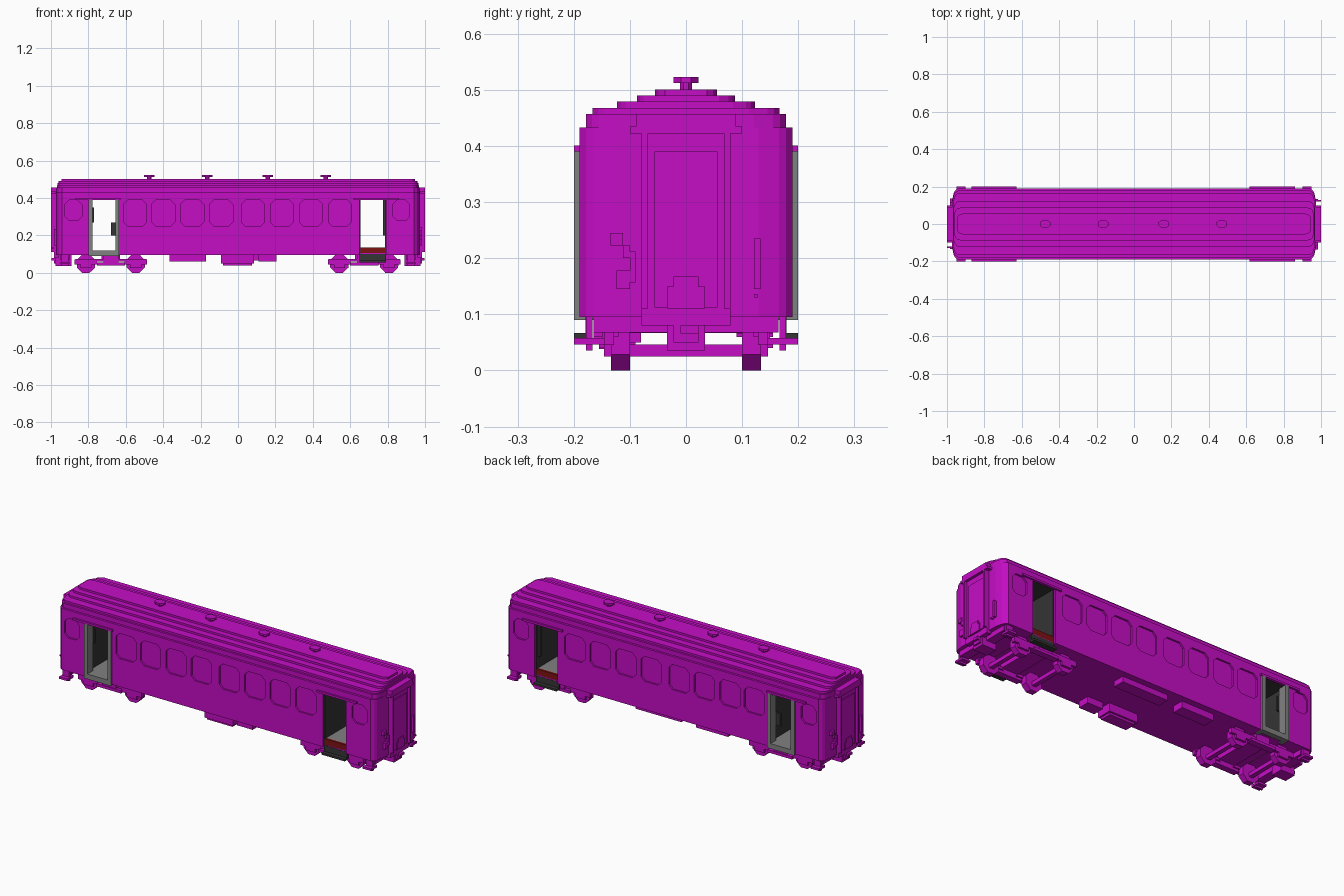
import bpy, bmesh, math
from mathutils import Matrix

cube = bpy.data.objects.get("Cube")
if cube:
    bpy.data.objects.remove(cube, do_unlink=True)


def material(name, rgb):
    m = bpy.data.materials.new(name)
    m.use_nodes = True
    m.diffuse_color = (*rgb, 1)
    m.node_tree.nodes["Principled BSDF"].inputs["Base Color"].default_value = (*rgb, 1)
    return m


MAGENTA = material("magenta paint", (0.56, 0.004, 0.56))
GREY = material("door grey", (0.22, 0.22, 0.22))
DARK = material("dark grey", (0.035, 0.035, 0.035))
RED = material("threshold red", (0.2, 0.006, 0.006))


def finish(name, bm, mat):
    bmesh.ops.recalc_face_normals(bm, faces=bm.faces)
    me = bpy.data.meshes.new(name)
    bm.to_mesh(me)
    bm.free()
    me.materials.append(mat)
    ob = bpy.data.objects.new(name, me)
    bpy.context.collection.objects.link(ob)
    return ob


def add_box(bm, x0, x1, y0, y1, z0, z1):
    m = Matrix.Translation(((x0 + x1) / 2, (y0 + y1) / 2, (z0 + z1) / 2))
    m = m @ Matrix.Diagonal((abs(x1 - x0), abs(y1 - y0), abs(z1 - z0), 1))
    bmesh.ops.create_cube(bm, size=1, matrix=m)


def boxes(name, mat, dims):
    bm = bmesh.new()
    for d in dims:
        add_box(bm, *d)
    return finish(name, bm, mat)


def both_sides(dims):
    # repeat boxes on the other long side
    return [d for b in dims for d in (b, (b[0], b[1], -b[3], -b[2], b[4], b[5]))]


def prism(bm, pts, lo, hi, axis="z"):
    # extrude a flat outline along z (x, y points) or along y (x, z points)
    put = (lambda p, h: (p[0], p[1], h)) if axis == "z" else (lambda p, h: (p[0], h, p[1]))
    f = bm.faces.new([bm.verts.new(put(p, lo)) for p in pts])
    r = bmesh.ops.extrude_face_region(bm, geom=[f])
    d = (0, 0, hi - lo) if axis == "z" else (0, hi - lo, 0)
    bmesh.ops.translate(bm, vec=d, verts=[v for v in r["geom"] if isinstance(v, bmesh.types.BMVert)])


def end_outline(hx, hy):
    # rounded end corners, +x half
    return [(hx, -hy * 0.68), (hx, hy * 0.68), (hx - 0.008, hy * 0.87),
            (hx - 0.015, hy * 0.94), (hx - 0.03, hy)]


def slab(bm, hx, hy, z0, z1):
    half = end_outline(hx, hy)
    pts = half + [(-x, y) for x, y in reversed(half[1:])] + [(-half[0][0], half[0][1])]
    pts += [(-x, -y) for x, y in half[2:]] + [(x, -y) for x, y in reversed(half[2:])]
    prism(bm, pts, z0, z1)


# ---- body walls, leaving open doorways
DOORS = ((-0.80, -0.635), (0.65, 0.79))
Z0, ZD, HY = 0.095, 0.40, 0.19
bm = bmesh.new()
for s, start in ((1, DOORS[1][1]), (-1, -DOORS[0][0])):
    o = end_outline(0.972, HY)
    pts = [(start, -HY), (o[-1][0], -HY), (o[3][0], -o[3][1]), (o[2][0], -o[2][1])] + o + [(start, HY)]
    prism(bm, [(s * x, y) for x, y in pts], Z0, ZD)
add_box(bm, DOORS[0][1], DOORS[1][0], -HY, HY, Z0, ZD)
body = finish("body_walls", bm, MAGENTA)


def outline_window(x0, x1, z0, z1, c=0.022):
    return [(x0 + c, z0), (x1 - c, z0), (x1, z0 + c), (x1, z1 - c),
            (x1 - c, z1), (x0 + c, z1), (x0, z1 - c), (x0, z0 + c)]


# recessed windows cut into both long sides
bm = bmesh.new()
spans = [(-0.925, -0.835, 0.28), (0.828, 0.918, 0.28)]
spans += [(x - 0.062, x + 0.062, 0.25) for x in (-0.55, -0.4, -0.245, -0.09, 0.08, 0.235, 0.39, 0.545)]
for x0, x1, z in spans:
    for s in (-1, 1):
        prism(bm, outline_window(x0, x1, z, 0.388), s * 0.18, s * 0.23, "y")
cutter = finish("window_cutter", bm, MAGENTA)
cutter.hide_render = True
mod = body.modifiers.new("windows", "BOOLEAN")
mod.operation, mod.solver, mod.object = "DIFFERENCE", "EXACT", cutter
bpy.context.view_layer.objects.active = body
bpy.ops.object.modifier_apply(modifier=mod.name)
bpy.data.objects.remove(cutter, do_unlink=True)

# ---- stepped roof: half length, half width, bottom, top
bm = bmesh.new()
for hx, hy, z0, z1 in ((0.972, 0.19, 0.40, 0.433), (0.972, 0.178, 0.433, 0.457),
                       (0.968, 0.167, 0.457, 0.468), (0.965, 0.123, 0.468, 0.479),
                       (0.96, 0.087, 0.479, 0.49), (0.945, 0.055, 0.49, 0.501)):
    slab(bm, hx, hy, z0, z1)
finish("stepped_roof", bm, MAGENTA)

# roof vents
bm = bmesh.new()
for x in (-0.475, -0.165, 0.16, 0.47):
    for rx, ry, z0, z1 in ((0.012, 0.011, 0.5, 0.512), (0.028, 0.022, 0.512, 0.523)):
        prism(bm, [(x + rx * math.cos(math.radians(a)) * 1.08, ry * math.sin(math.radians(a)) * 1.08)
                   for a in range(22, 382, 45)], z0, z1)
finish("roof_vents", bm, MAGENTA)

# ---- doorways: rails, dark linings, floors, steps
boxes("door_top_rails", MAGENTA, both_sides([
    (-0.868, -0.628, 0.185, 0.2, 0.39, 0.401), (0.617, 0.86, 0.185, 0.2, 0.39, 0.401)]))
lining = []
for a, b in DOORS:
    lining += [(a, a + 0.004, -0.178, 0.178, Z0, ZD), (b - 0.004, b, -0.178, 0.178, Z0, ZD),
               (a, b, -0.178, 0.178, ZD - 0.005, ZD)]
boxes("vestibule_lining", DARK, lining)
boxes("vestibule_floors", MAGENTA, [(a, b, -0.178, 0.178, Z0, 0.105) for a, b in DOORS])
boxes("floor_covering", GREY, [(-0.80, -0.635, -0.185, 0.185, 0.105, 0.118),
                               (0.65, 0.79, -0.165, 0.165, 0.105, 0.136)])
boxes("red_thresholds", RED, both_sides([(0.65, 0.79, 0.165, 0.178, 0.1, 0.136)]))
boxes("folding_steps", DARK, both_sides([
    (0.65, 0.79, 0.167, 0.179, 0.056, 0.1), (0.65, 0.79, 0.179, 0.2, 0.056, 0.067)]))
boxes("grey_door_frames", GREY, both_sides([
    (-0.80, -0.778, 0.15, 0.2, 0.09, 0.39), (-0.655, -0.635, 0.15, 0.2, 0.09, 0.39),
    (-0.80, -0.635, 0.17, 0.2, 0.09, 0.118)]))
boxes("door_handles", DARK, both_sides([
    (-0.79, -0.77, 0.14, 0.152, 0.27, 0.35), (-0.68, -0.65, 0.14, 0.152, 0.2, 0.27),
    (0.775, 0.79, 0.15, 0.165, 0.2, 0.39)]))

# ---- ends: gangway, handrails, coupler, steps (second end is turned half a circle)
END = [
    (0.96, 0.985, -0.079, 0.079, 0.08, 0.445),
    (0.985, 1.0, -0.079, -0.068, 0.11, 0.445), (0.985, 1.0, 0.068, 0.079, 0.11, 0.445),
    (0.985, 0.99, -0.056, 0.056, 0.112, 0.39),
    (0.965, 1.0, -0.1, 0.1, 0.422, 0.435), (0.965, 1.0, -0.089, 0.089, 0.435, 0.457),
    (0.985, 0.995, -0.034, 0.034, 0.11, 0.15), (0.985, 0.995, -0.022, 0.022, 0.15, 0.167),
    (0.97, 0.985, 0.121, 0.133, 0.145, 0.235),
    (0.97, 0.985, -0.135, -0.112, 0.223, 0.245), (0.97, 0.985, -0.112, -0.1, 0.2, 0.223),
    (0.97, 0.985, -0.1, -0.09, 0.157, 0.212), (0.97, 0.985, -0.124, -0.1, 0.145, 0.178),
    (0.985, 1.0, 0.121, 0.127, 0.13, 0.136),
    (0.89, 0.975, -0.034, 0.034, 0.036, 0.1), (0.975, 0.985, -0.022, 0.022, 0.05, 0.09),
    (0.985, 0.998, -0.01, 0.022, 0.066, 0.08),
    (0.90, 0.95, -0.165, 0.165, 0.068, 0.096),
    (0.90, 0.95, -0.2, -0.145, 0.046, 0.058), (0.90, 0.95, 0.145, 0.2, 0.046, 0.058),
    (0.905, 0.945, -0.178, -0.167, 0.036, 0.1), (0.905, 0.945, 0.167, 0.178, 0.036, 0.1)]
for name, s in (("right_end_fittings", 1), ("left_end_fittings", -1)):
    boxes(name, MAGENTA, [(x0, x1, y0, y1, z0, z1) if s > 0 else (-x1, -x0, -y1, -y0, z0, z1)
                          for x0, x1, y0, y1, z0, z1 in END])

# ---- bogies: octagonal wheels, axles, side frames
for name, c in (("left_bogie", -0.68), ("right_bogie", 0.675)):
    bm = bmesh.new()
    for x in (c - 0.133, c + 0.133):
        for s in (-1, 1):
            prism(bm, [(x + 0.049 * math.cos(math.radians(a)) * 1.08,
                        0.049 + 0.049 * math.sin(math.radians(a)) * 1.08) for a in range(22, 382, 45)],
                  s * 0.1, s * 0.134, "y")
            add_box(bm, x - 0.06, x + 0.06, s * 0.128, s * 0.146, 0.045, 0.07)
            add_box(bm, x - 0.03, x + 0.03, s * 0.128, s * 0.146, 0.025, 0.045)
        add_box(bm, x - 0.012, x + 0.012, -0.12, 0.12, 0.025, 0.046)
    for s in (-1, 1):
        add_box(bm, c - 0.19, c + 0.19, s * 0.12, s * 0.145, 0.06, 0.075)
        add_box(bm, c - 0.075, c + 0.075, s * 0.12, s * 0.155, 0.04, 0.055)
        add_box(bm, c - 0.04, c + 0.04, s * 0.12, s * 0.15, 0.045, 0.096)
    add_box(bm, c - 0.05, c + 0.05, -0.13, 0.13, 0.067, 0.096)
    finish(name, bm, MAGENTA)

# ---- equipment boxes under the floor
boxes("underfloor_boxes", MAGENTA, [
    (-0.365, -0.17, 0.09, 0.155, 0.06, 0.097), (-0.08, 0.2, 0.09, 0.155, 0.065, 0.097),
    (-0.09, 0.085, -0.165, -0.08, 0.05, 0.097), (-0.08, 0.075, -0.155, -0.09, 0.038, 0.05),
    (0.11, 0.205, -0.165, -0.1, 0.06, 0.097)])
